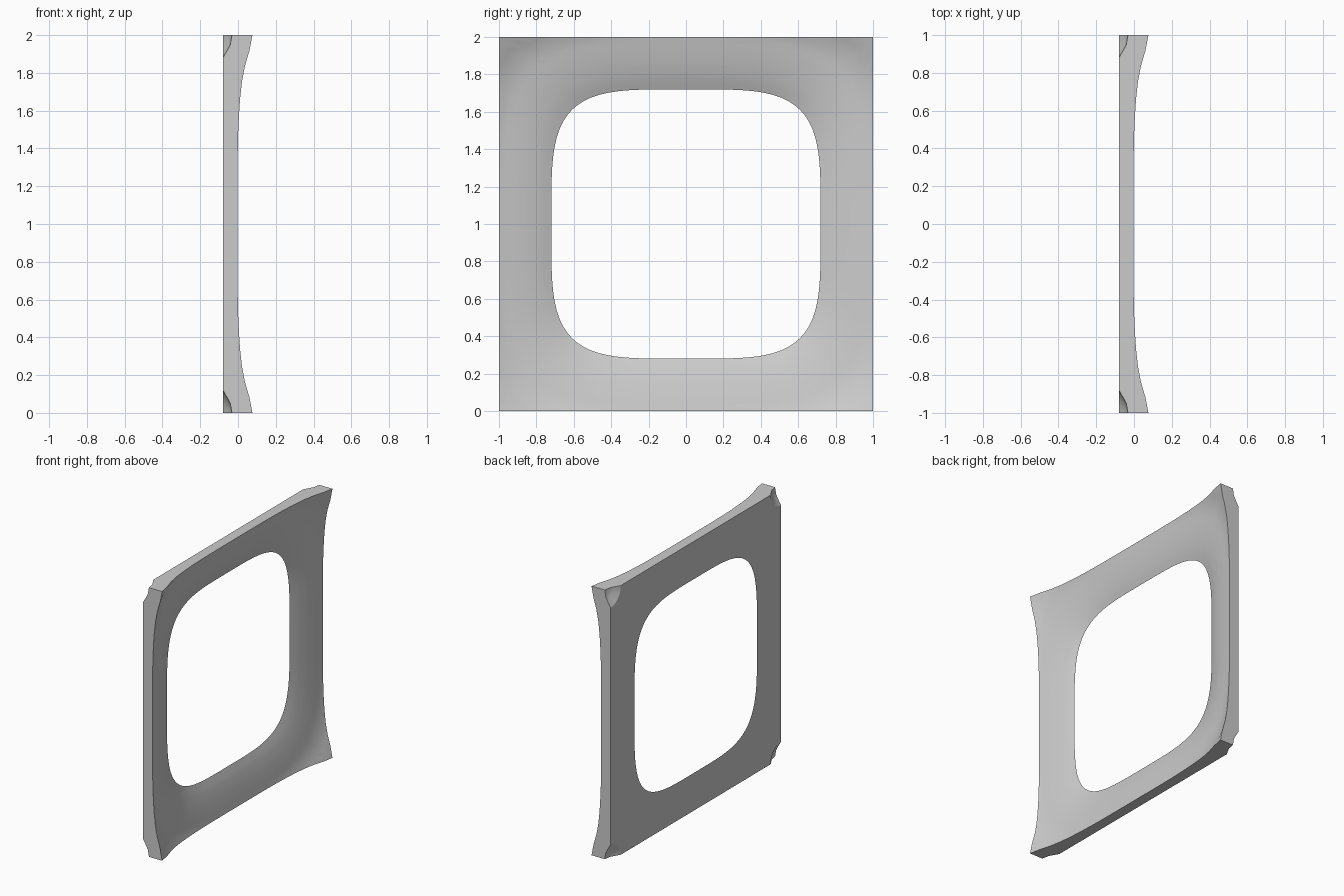
import bpy, bmesh, math
from mathutils import Vector

cube = bpy.data.objects.get("Cube")
if cube:
    bpy.data.objects.remove(cube, do_unlink=True)

BACK, HOLE, POWER = -0.08, 0.72, 4.18
SIDE_STEPS, RINGS = 24, 12
# Frame height against rounded-square radius
SLOPE = [(0.72, -0.08), (0.78, -0.055), (0.85, -0.034), (0.92, -0.018), (1.0, -0.003),
         (1.06, 0.018), (1.1, 0.038), (1.145, 0.067), (1.19, 0.079)]
# Corner notch: distance from corner, depth
NOTCH = [(0, -0.032), (0.05, -0.041), (0.07, -0.051), (0.12, -0.08), (0.14, -0.1), (0, -0.1)]

grey = bpy.data.materials.new("plain_grey")
grey.use_nodes = True
grey.diffuse_color = (0.6, 0.6, 0.6, 1)
grey.node_tree.nodes["Principled BSDF"].inputs["Base Color"].default_value = (0.6, 0.6, 0.6, 1)


def radius(y, z):
    return (abs(y) ** POWER + abs(z) ** POWER) ** (1 / POWER)


def height(r):
    for (r0, h0), (r1, h1) in zip(SLOPE, SLOPE[1:]):
        if r <= r1:
            return h0 + (h1 - h0) * (r - r0) / (r1 - r0)
    return SLOPE[-1][1]


def finish(bm, name):
    bmesh.ops.recalc_face_normals(bm, faces=bm.faces)
    mesh = bpy.data.meshes.new(name)
    bm.to_mesh(mesh)
    bm.free()
    obj = bpy.data.objects.new(name, mesh)
    bpy.context.collection.objects.link(obj)
    mesh.materials.append(grey)
    return obj


# Dished frame: rays run from the rounded opening to the square outline
bm = bmesh.new()
rays = []
for side in range(4):
    c, s = round(math.cos(side * math.pi / 2)), round(math.sin(side * math.pi / 2))
    for i in range(SIDE_STEPS):
        t = -1 + 2 * i / SIDE_STEPS
        y, z = c - s * t, s + c * t
        inner = HOLE / radius(y, z)
        ray = []
        for k in range(RINGS + 1):
            f = inner + (1 - inner) * k / RINGS
            x = BACK if k == 0 else height(radius(y * f, z * f))
            ray.append(bm.verts.new((x, y * f, z * f + 1)))
        ray.append(bm.verts.new((BACK, y, z + 1)))
        rays.append(ray)
for a, b in zip(rays, rays[1:] + rays[:1]):
    for k in range(len(a)):
        n = (k + 1) % len(a)
        bm.faces.new((a[k], a[n], b[n], b[k]))
frame = finish(bm, "dished_frame")

# Rounded notches in the four back corners
bm = bmesh.new()
for y in (-1, 1):
    for z in (0, 2):
        verts = [bm.verts.new((x, y + d, z)) for d, x in NOTCH]
        edges = [bm.edges.new(p) for p in zip(verts, verts[1:])]
        bmesh.ops.spin(bm, geom=verts + edges, cent=Vector((0, y, z)), axis=(1, 0, 0),
                       angle=2 * math.pi, steps=32, use_duplicate=False)
bmesh.ops.remove_doubles(bm, verts=bm.verts, dist=0.0001)
cutter = finish(bm, "corner_notch_cutter")
cutter.hide_render = True

cut = frame.modifiers.new("corner_notches", 'BOOLEAN')
cut.operation = 'DIFFERENCE'
cut.solver = 'EXACT'
cut.object = cutter
bpy.ops.object.select_all(action='DESELECT')
frame.select_set(True)
bpy.context.view_layer.objects.active = frame
bpy.ops.object.modifier_apply(modifier=cut.name)
bpy.data.objects.remove(cutter, do_unlink=True)
bpy.ops.object.shade_smooth_by_angle(angle=math.radians(30))
